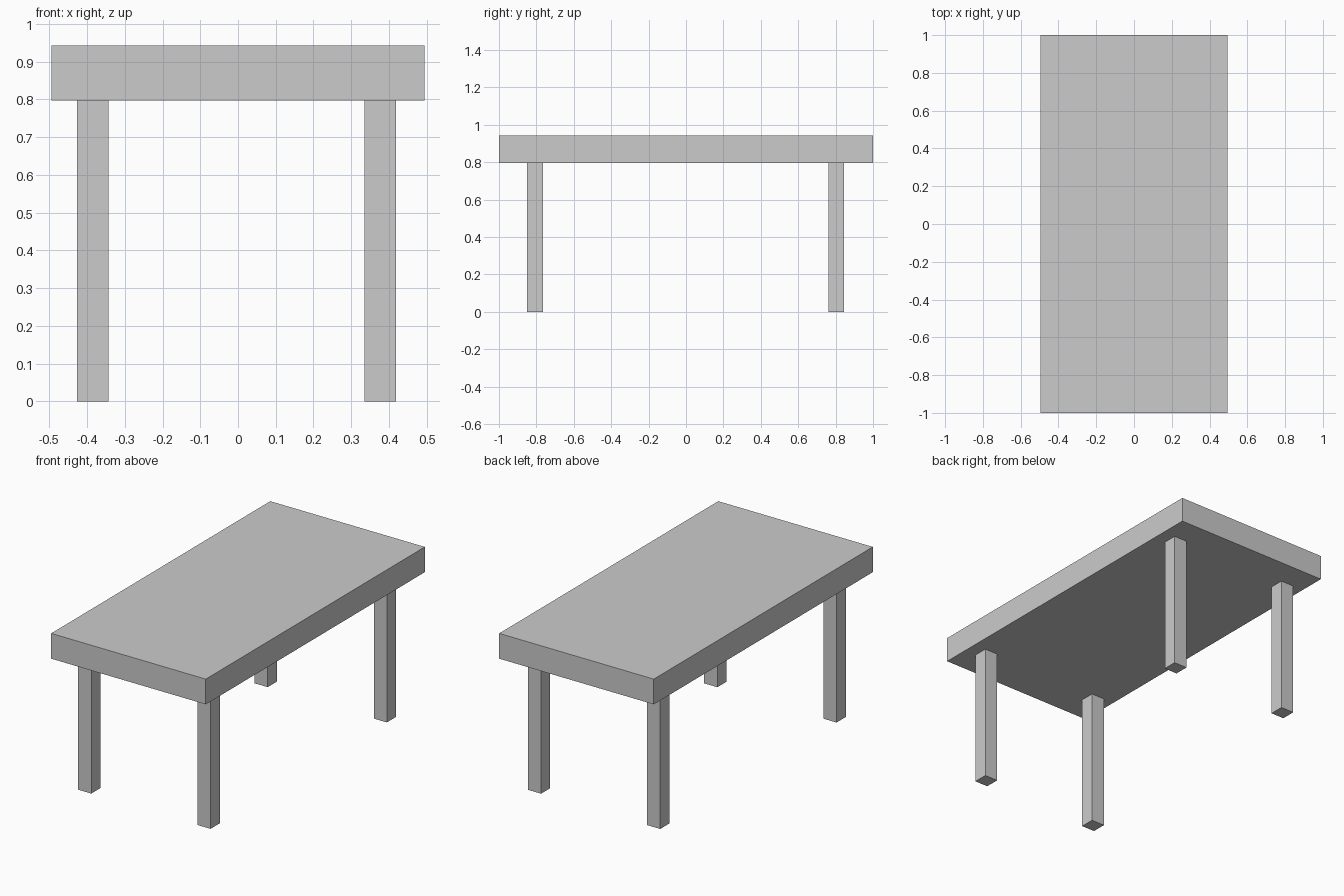
import bpy

if "Cube" in bpy.data.objects:
    bpy.data.objects.remove(bpy.data.objects["Cube"])

TOP_Z, UNDER_Z = 0.943, 0.797
LEG = 0.084


def box(name, centre, size):
    bpy.ops.mesh.primitive_cube_add(size=1, location=centre)
    obj = bpy.context.object
    obj.name = name
    obj.scale = size
    bpy.ops.object.transform_apply(location=False, rotation=False, scale=True)
    return obj


# Thick rectangular slab
box("table_top", (0, 0, (TOP_Z + UNDER_Z) / 2), (0.988, 2.0, TOP_Z - UNDER_Z))

# Four square legs, set in from the corners and meeting the underside
for side, x in (("left", -0.385), ("right", 0.377)):
    for end, y in (("front", -0.807), ("back", 0.803)):
        box(f"{end}_{side}_leg", (x, y, UNDER_Z / 2), (LEG, LEG, UNDER_Z))
